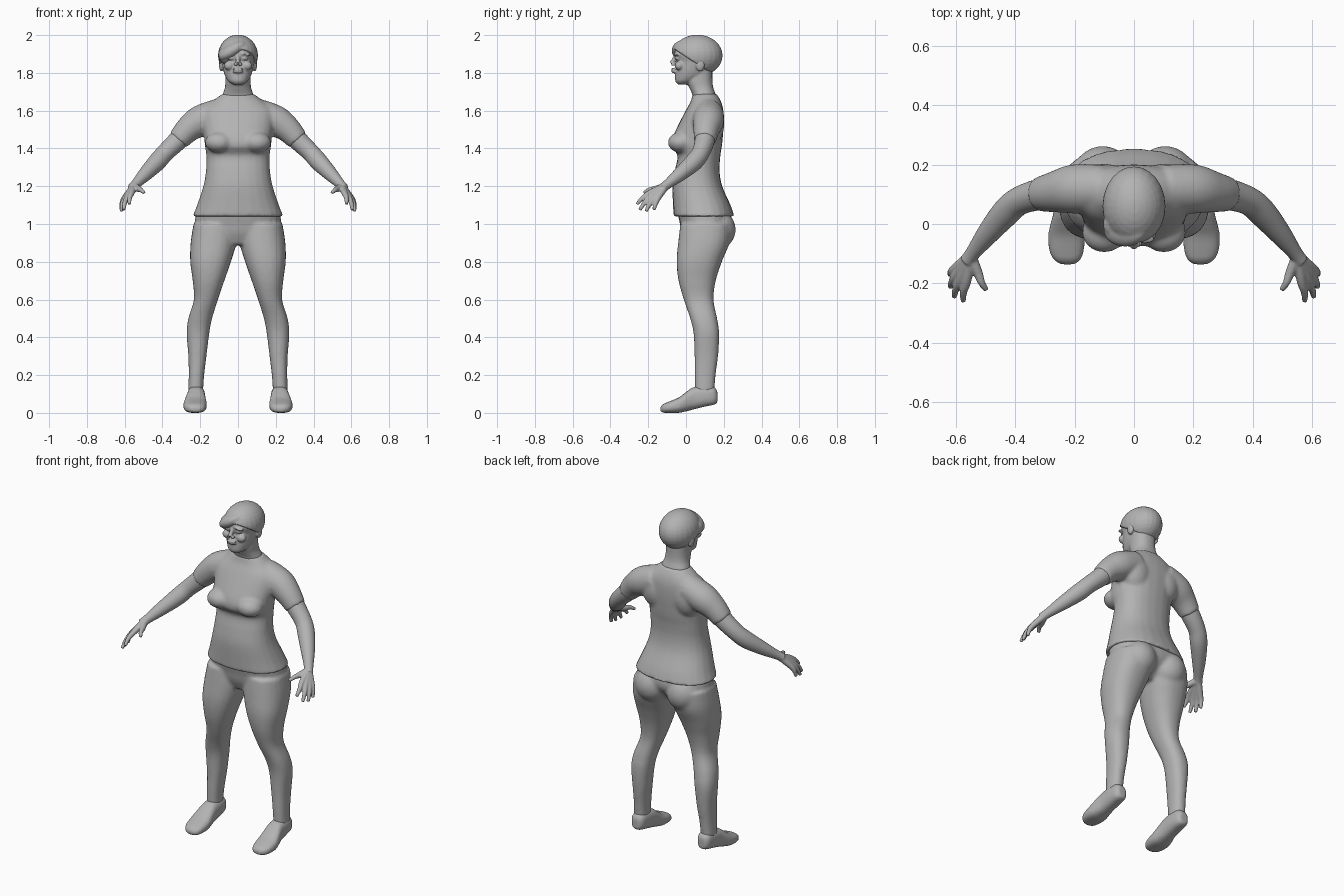
import bpy, bmesh, math
from mathutils import Vector, Matrix

cube = bpy.data.objects.get("Cube")
if cube:
    bpy.data.objects.remove(cube)

grey = bpy.data.materials.new("matte grey")
grey.use_nodes = True
colour = (0.45, 0.45, 0.45, 1)
grey.diffuse_color = colour
grey.node_tree.nodes["Principled BSDF"].inputs["Base Color"].default_value = colour

SIDES = 24


def spline(keys, steps=5):
    """Smoothly interpolated copies of the key tuples."""
    result = []
    last = len(keys) - 1
    for i in range(last):
        a, b, c, d = (keys[max(0, min(last, k))] for k in (i - 1, i, i + 1, i + 2))
        for s in range(steps):
            t = s / steps
            result.append([q + t * (r - p) / 2 + t * t * (p - 2.5 * q + 2 * r - w / 2)
                           + t ** 3 * (w - p + 3 * (q - r)) / 2
                           for p, q, r, w in zip(a, b, c, d)])
    result.append(list(keys[-1]))
    return result


def skin(bm, rings):
    """Closed surface through equal rings of points."""
    loops = [[bm.verts.new(p) for p in ring] for ring in rings]
    faces = [bm.faces.new(loops[0]), bm.faces.new(loops[-1])]
    for low, high in zip(loops, loops[1:]):
        for i in range(SIDES):
            j = (i + 1) % SIDES
            faces.append(bm.faces.new((low[i], low[j], high[j], high[i])))
    bmesh.ops.recalc_face_normals(bm, faces=faces)


def loft(bm, keys, axis="z", power=2.3):
    """Keys: station, centre x, half width, low and high of the other axis."""
    def rounded(value):
        return math.copysign(abs(value) ** (2 / power), value)
    rings = []
    for station, cx, half, low, high in spline(keys):
        ring = []
        for i in range(SIDES):
            angle = math.tau * i / SIDES
            x = cx + half * rounded(math.cos(angle))
            other = (low + high) / 2 + (high - low) / 2 * rounded(math.sin(angle))
            ring.append((x, other, station) if axis == "z" else (x, station, other))
        rings.append(ring)
    skin(bm, rings)


def tube(bm, keys):
    """Keys: x, y, z, radius."""
    path = spline(keys)
    points = [Vector(k[:3]) for k in path]
    rings = []
    for i, centre in enumerate(points):
        along = points[min(i + 1, len(points) - 1)] - points[max(i - 1, 0)]
        u = along.cross(Vector((0, 1, 0.3))).normalized()
        v = along.cross(u).normalized()
        turn = [math.tau * k / SIDES for k in range(SIDES)]
        rings.append([centre + path[i][3] * (u * math.cos(a) + v * math.sin(a)) for a in turn])
    skin(bm, rings)


def blob(bm, centre, radii, tilt=0):
    place = (Matrix.Translation(centre) @ Matrix.Rotation(tilt, 4, "Y")
             @ Matrix.Diagonal((*radii, 1)))
    return bmesh.ops.create_uvsphere(bm, u_segments=24, v_segments=16, radius=1, matrix=place)["verts"]


def mirror(bm):
    copy = bmesh.ops.duplicate(bm, geom=bm.verts[:] + bm.edges[:] + bm.faces[:])["geom"]
    for v in (g for g in copy if isinstance(g, bmesh.types.BMVert)):
        v.co.x *= -1
    bmesh.ops.reverse_faces(bm, faces=[g for g in copy if isinstance(g, bmesh.types.BMFace)])


def finish(name, bm, voxel, passes):
    """Fuse the overlapping volumes into one soft skin."""
    mesh = bpy.data.meshes.new(name)
    bm.to_mesh(mesh)
    bm.free()
    mesh.materials.append(grey)
    obj = bpy.data.objects.new(name, mesh)
    bpy.context.collection.objects.link(obj)
    fuse = obj.modifiers.new("fuse", "REMESH")
    fuse.mode = "VOXEL"
    fuse.voxel_size = voxel
    fuse.use_smooth_shade = True
    soften = obj.modifiers.new("soften", "SMOOTH")
    soften.factor = 0.5
    soften.iterations = passes


# Trousers: legs, seat and hips
bm = bmesh.new()
loft(bm, [(.11, .224, .039, .047, .15), (.2, .22, .041, .045, .157), (.3, .215, .048, .045, .17),
          (.42, .212, .06, .04, .176), (.5, .2, .063, .022, .165), (.6, .17, .064, -.012, .146),
          (.7, .156, .084, -.04, .158), (.8, .145, .108, -.05, .19), (.9, .13, .121, -.042, .23),
          (1, .12, .116, -.03, .24)])
blob(bm, (.105, .165, .97), (.1, .098, .105))
mirror(bm)
loft(bm, [(.89, 0, .12, .005, .15), (.95, 0, .215, -.022, .21), (1, 0, .229, -.032, .24),
          (1.06, 0, .222, -.045, .235), (1.1, 0, .2, -.045, .21)])
finish("trousers", bm, .009, 8)

# Shirt: sleeves, bust and trunk
bm = bmesh.new()
tube(bm, [(.1, .12, 1.585, .08), (.2, .118, 1.545, .083), (.265, .108, 1.5, .07), (.318, .1, 1.442, .058)])
blob(bm, (.1, -.028, 1.432), (.075, .068, .055))
blob(bm, (.1, .135, 1.53), (.09, .068, .11))
mirror(bm)
loft(bm, [(1.04, 0, .241, -.066, .256), (1.1, 0, .217, -.069, .236), (1.2, 0, .184, -.072, .192),
          (1.28, 0, .17, -.06, .178), (1.36, 0, .168, -.045, .182), (1.41, 0, .175, -.075, .19),
          (1.46, 0, .18, -.07, .195), (1.53, 0, .19, -.038, .2), (1.6, 0, .19, -.002, .198),
          (1.65, 0, .135, .025, .185), (1.69, 0, .082, .035, .162)])
finish("shirt", bm, .009, 8)

# Arms and hands
bm = bmesh.new()
tube(bm, [(.25, .107, 1.52, .055), (.315, .1, 1.446, .053), (.385, .078, 1.378, .048),
          (.43, .04, 1.327, .048), (.49, -.03, 1.265, .038), (.54, -.095, 1.213, .026),
          (.562, -.125, 1.19, .025)])
wrist = (.55, -.108, 1.2)
fingers = [((.563, -.19, 1.165), (.575, -.26, 1.105)), ((.582, -.183, 1.15), (.605, -.245, 1.075)),
           ((.595, -.168, 1.14), (.618, -.212, 1.067)), ((.6, -.148, 1.138), (.62, -.17, 1.075)),
           ((.525, -.165, 1.185), (.497, -.222, 1.165))]
for knuckle, tip in fingers:
    middle = Vector(knuckle).lerp(Vector(tip), .55) + Vector((.004, 0, .006))
    tube(bm, [(*wrist, .02), (*knuckle, .016), (*middle, .0125), (*tip, .009)])
mirror(bm)
finish("arms_and_hands", bm, .0045, 4)

# Head, neck and face
bm = bmesh.new()
blob(bm, (.088, .075, 1.842), (.013, .024, .034))            # ear
blob(bm, (.036, -.046, 1.877), (.017, .014, .009))           # eyelid
blob(bm, (.038, -.05, 1.899), (.032, .016, .008), .15)       # brow
blob(bm, (.047, -.035, 1.838), (.028, .024, .024))           # cheek
blob(bm, (.013, -.068, 1.845), (.01, .012, .008))            # nostril
mirror(bm)
tube(bm, [(0, -.053, 1.89, .01), (0, -.066, 1.868, .011), (0, -.076, 1.85, .013)])
for height, depth in ((1.819, -.064), (1.806, -.061)):
    blob(bm, (0, depth, height), (.029, .016, .0075))        # lips
loft(bm, [(1.738, 0, .025, -.042, .01), (1.755, 0, .05, -.056, .05), (1.785, 0, .069, -.058, .11),
          (1.82, 0, .08, -.055, .14), (1.86, 0, .087, -.052, .17), (1.9, 0, .094, -.06, .18),
          (1.95, 0, .085, -.048, .165), (1.985, 0, .05, -.005, .13)], power=2.15)
loft(bm, [(1.6, 0, .1, .05, .17), (1.68, 0, .083, .035, .158), (1.72, 0, .07, .018, .145),
          (1.76, 0, .067, .002, .14), (1.83, 0, .067, .01, .14)])
finish("head", bm, .005, 4)

# Cropped hair with a fringe swept to the right
bm = bmesh.new()
cap = blob(bm, (0, .06, 1.892), (.106, .134, .11))
cut = bmesh.ops.bisect_plane(bm, geom=bm.verts[:] + bm.edges[:] + bm.faces[:],
                             plane_co=(0, -.06, 1.925), plane_no=(0, .55, .83), clear_inner=True)
bmesh.ops.holes_fill(bm, edges=[e for e in bm.edges if e.is_boundary])
blob(bm, (-.03, -.02, 1.918), (.082, .056, .037), -.55)
blob(bm, (-.068, 0, 1.89), (.035, .05, .045), -.3)
finish("hair", bm, .005, 5)

# Slip-on shoes, heel slightly raised
bm = bmesh.new()
loft(bm, [(-.136, .223, .022, .008, .03), (-.12, .225, .045, .001, .047), (-.09, .227, .058, 0, .06),
          (-.04, .227, .062, 0, .081), (0, .225, .056, .008, .11), (.04, .222, .049, .018, .136),
          (.1, .221, .046, .033, .143), (.145, .221, .04, .042, .14), (.166, .221, .024, .052, .115)],
     axis="y", power=2.6)
mirror(bm)
finish("shoes", bm, .007, 4)
